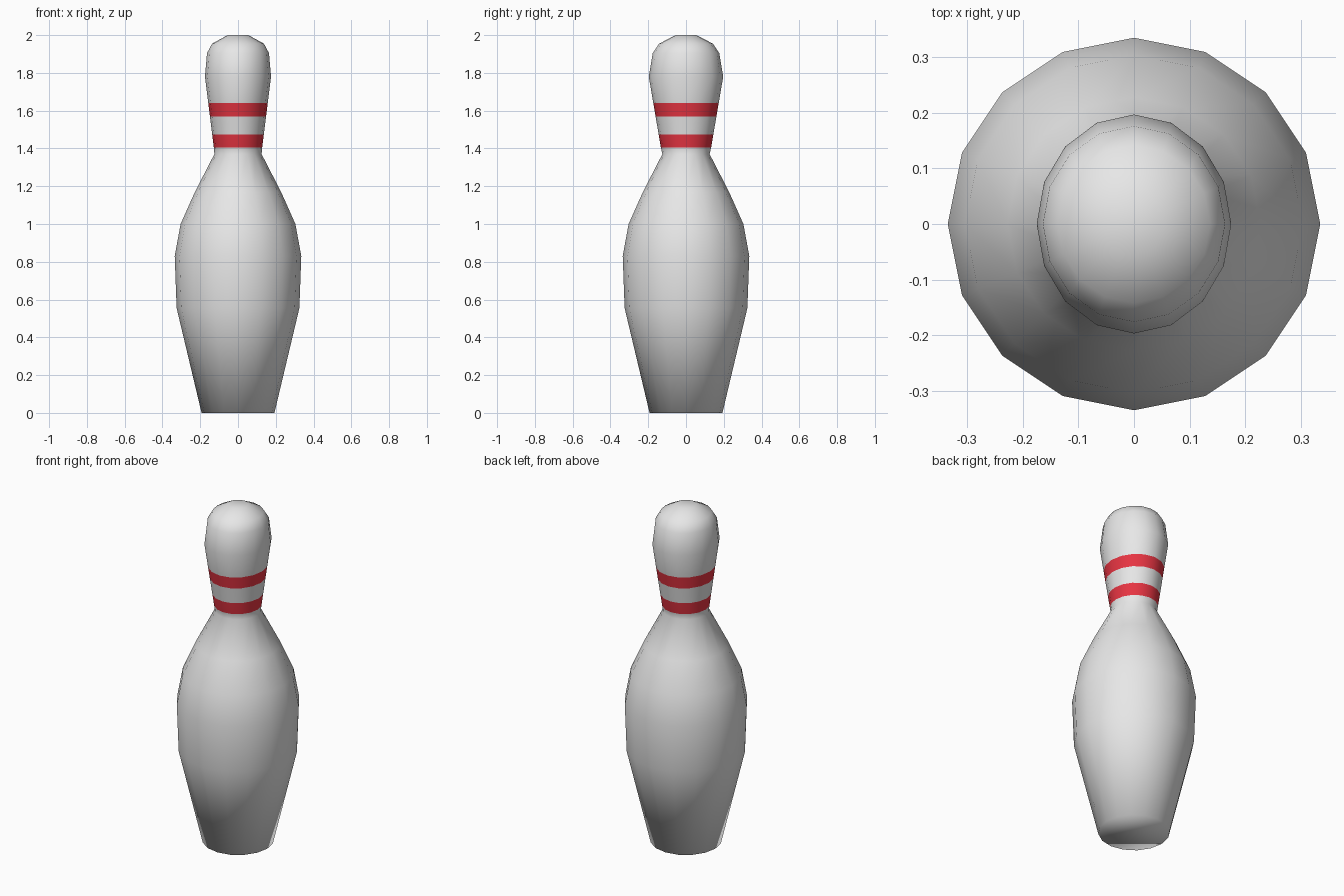
import bpy, bmesh, math

if "Cube" in bpy.data.objects:
    bpy.data.objects.remove(bpy.data.objects["Cube"])

SIDES = 16


def material(name, rgb):
    m = bpy.data.materials.new(name)
    m.diffuse_color = (*rgb, 1)
    m.use_nodes = True
    m.node_tree.nodes["Principled BSDF"].inputs["Base Color"].default_value = m.diffuse_color
    return m


white = material("white", (0.8, 0.8, 0.8))
red = material("red", (0.8, 0.035, 0.055))

# Profile rings: height, half width in x, half width in y (head is slightly oval)
rings = [(0.0, 0.193, 0.193), (0.555, 0.325, 0.325), (0.83, 0.335, 0.335),
         (1.0, 0.304, 0.304), (1.17, 0.228, 0.228), (1.37, 0.125, 0.125)]
# Straight tapering neck, cut at the stripe borders
for z in (1.405, 1.475, 1.57, 1.64, 1.78):
    t = (z - 1.405) / (1.78 - 1.405)
    rings.append((z, 0.128 + 0.047 * t, 0.133 + 0.064 * t))
# Rounded head
rings += [(1.905, 0.164, 0.176), (1.955, 0.137, 0.142), (2.0, 0.055, 0.055)]

bm = bmesh.new()
loops = [[bm.verts.new((rx * math.cos(2 * math.pi * i / SIDES),
                        ry * math.sin(2 * math.pi * i / SIDES), z))
          for i in range(SIDES)] for z, rx, ry in rings]

# Skin between the rings, red between the stripe borders
for a, b in zip(loops, loops[1:]):
    mid = (a[0].co.z + b[0].co.z) / 2
    stripe = 1.405 < mid < 1.475 or 1.57 < mid < 1.64
    for i in range(SIDES):
        j = (i + 1) % SIDES
        f = bm.faces.new((a[i], a[j], b[j], b[i]))
        f.material_index = int(stripe)

# Base and top caps
bm.faces.new(loops[0][::-1])
bm.faces.new(loops[-1])
for f in bm.faces:
    f.smooth = True

mesh = bpy.data.meshes.new("bowling_pin")
bm.to_mesh(mesh)
bm.free()
mesh.materials.append(white)
mesh.materials.append(red)
pin = bpy.data.objects.new("bowling_pin", mesh)
bpy.context.collection.objects.link(pin)
